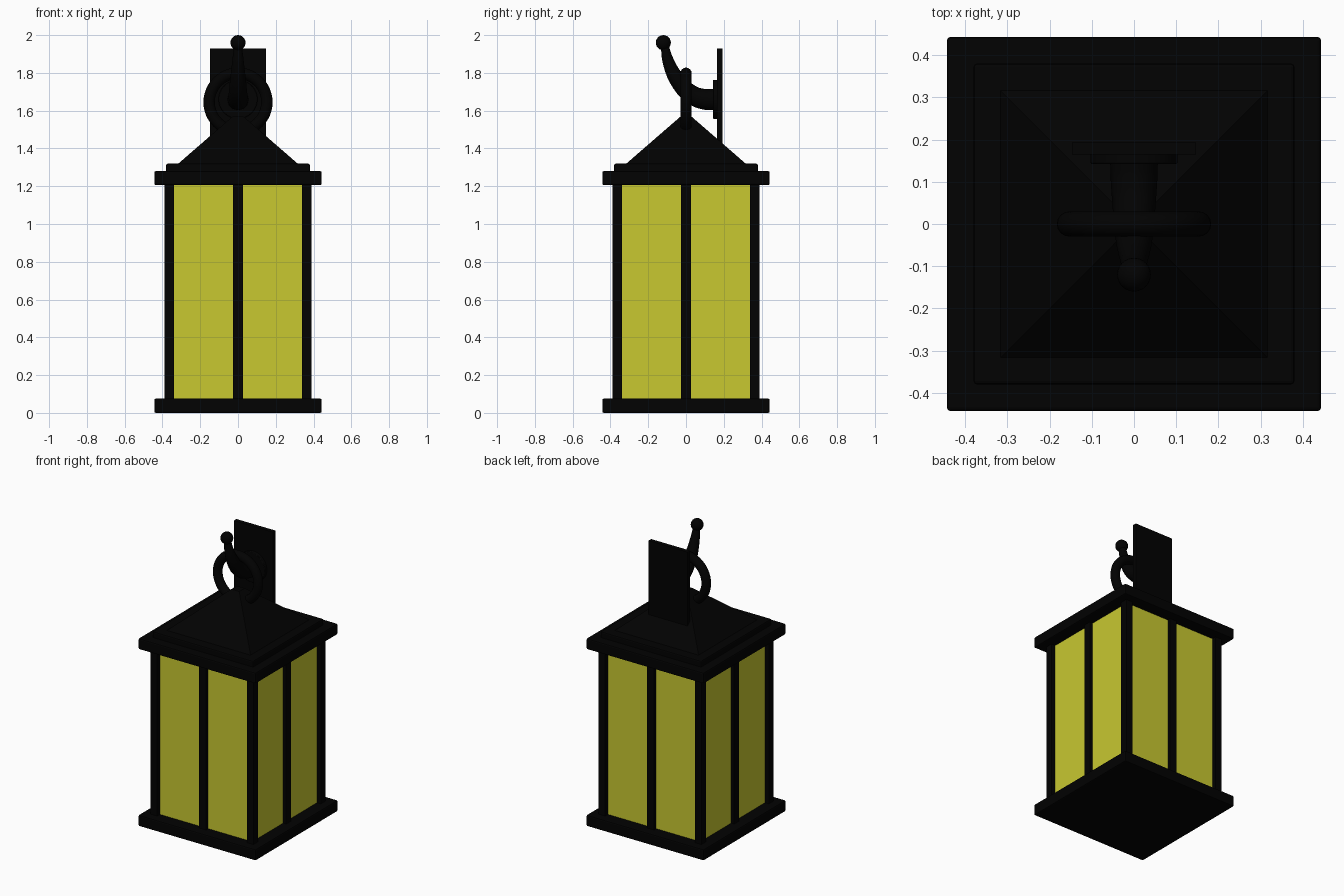
import bpy, math
from mathutils import Vector

if "Cube" in bpy.data.objects:
    bpy.data.objects.remove(bpy.data.objects["Cube"])


def material(name, rgb):
    m = bpy.data.materials.new(name)
    m.diffuse_color = (*rgb, 1)
    m.use_nodes = True
    m.node_tree.nodes["Principled BSDF"].inputs["Base Color"].default_value = m.diffuse_color
    return m


BLACK = material("black iron", (0.0005, 0.0005, 0.0005))
GLASS = material("yellow glass", (0.58, 0.58, 0.03))


def finish(name, mat, bevel=0.0, smooth=False):
    ob = bpy.context.object
    ob.name = name
    ob.data.materials.clear()
    ob.data.materials.append(mat)
    if bevel:
        mod = ob.modifiers.new("bevel", "BEVEL")
        mod.width = bevel
        mod.segments = 2
    if smooth:
        bpy.ops.object.shade_smooth_by_angle(angle=math.radians(40))
    return ob


def box(name, lo, hi, mat=BLACK, bevel=0.0):
    lo, hi = Vector(lo), Vector(hi)
    bpy.ops.mesh.primitive_cube_add(size=1, location=(lo + hi) / 2)
    ob = bpy.context.object
    ob.scale = hi - lo
    bpy.ops.object.transform_apply(location=False, rotation=False, scale=True)
    return finish(name, mat, bevel)


def slab(name, half, z0, z1, mat=BLACK, bevel=0.0):
    return box(name, (-half, -half, z0), (half, half, z1), mat, bevel)


# Lantern body: base, recessed glass core, eaves
slab("base_plate", 0.443, 0.0, 0.076, bevel=0.008)
slab("glass_panes", 0.359, 0.06, 1.22, GLASS)
slab("eave", 0.443, 1.206, 1.28, bevel=0.008)
slab("roof_step", 0.38, 1.27, 1.32, bevel=0.008)

# Corner posts
for sx in (-1, 1):
    for sy in (-1, 1):
        xs, ys = sorted((sx * 0.338, sx * 0.388)), sorted((sy * 0.338, sy * 0.388))
        box("corner_post", (xs[0], ys[0], 0.06), (xs[1], ys[1], 1.22))

# Middle bars on all four sides
for s in (-1, 1):
    a, b = sorted((s * 0.34, s * 0.382))
    box("middle_bar", (-0.026, a, 0.06), (0.026, b, 1.22))
    box("middle_bar", (a, -0.026, 0.06), (b, 0.026, 1.22))

# Pyramid roof with a small flat top
bpy.ops.mesh.primitive_cone_add(vertices=4, radius1=0.318 * math.sqrt(2),
                                radius2=0.03 * math.sqrt(2), depth=0.25,
                                location=(0, 0, 1.443), rotation=(0, 0, math.pi / 4))
finish("roof", BLACK)

# Wall plate and round rosette
box("wall_plate", (-0.147, 0.165, 1.42), (0.147, 0.193, 1.93))
bpy.ops.mesh.primitive_cylinder_add(vertices=48, radius=0.103, depth=0.03,
                                    location=(0, 0.157, 1.66),
                                    rotation=(math.pi / 2, 0, 0))
finish("rosette", BLACK, bevel=0.004, smooth=True)

# Hanging ring
bpy.ops.mesh.primitive_torus_add(major_radius=0.153, minor_radius=0.03,
                                 major_segments=48, minor_segments=16,
                                 location=(0, 0, 1.645), rotation=(math.pi / 2, 0, 0))
finish("hanging_ring", BLACK, smooth=True)

# Tapered hook arm: (y, z, radius) along its path
path = [(0.165, 1.66, 0.057), (0.10, 1.66, 0.055), (0.03, 1.685, 0.05),
        (-0.04, 1.755, 0.043), (-0.09, 1.85, 0.032), (-0.115, 1.95, 0.02)]
cu = bpy.data.curves.new("hook_arm", "CURVE")
cu.dimensions = "3D"
cu.bevel_depth = 1.0
cu.bevel_resolution = 4
cu.resolution_u = 6
cu.use_fill_caps = True
sp = cu.splines.new("BEZIER")
sp.bezier_points.add(len(path) - 1)
for p, (y, z, r) in zip(sp.bezier_points, path):
    p.co = (0, y, z)
    p.radius = r
    p.handle_left_type = p.handle_right_type = "AUTO"
arm = bpy.data.objects.new("hook_arm", cu)
bpy.context.collection.objects.link(arm)
bpy.ops.object.select_all(action="DESELECT")
arm.select_set(True)
bpy.context.view_layer.objects.active = arm
bpy.ops.object.convert(target="MESH")
finish("hook_arm", BLACK, smooth=True)

# Ball tip
bpy.ops.mesh.primitive_uv_sphere_add(segments=24, ring_count=12, radius=0.04,
                                     location=(0, -0.12, 1.96))
finish("hook_ball", BLACK, smooth=True)
